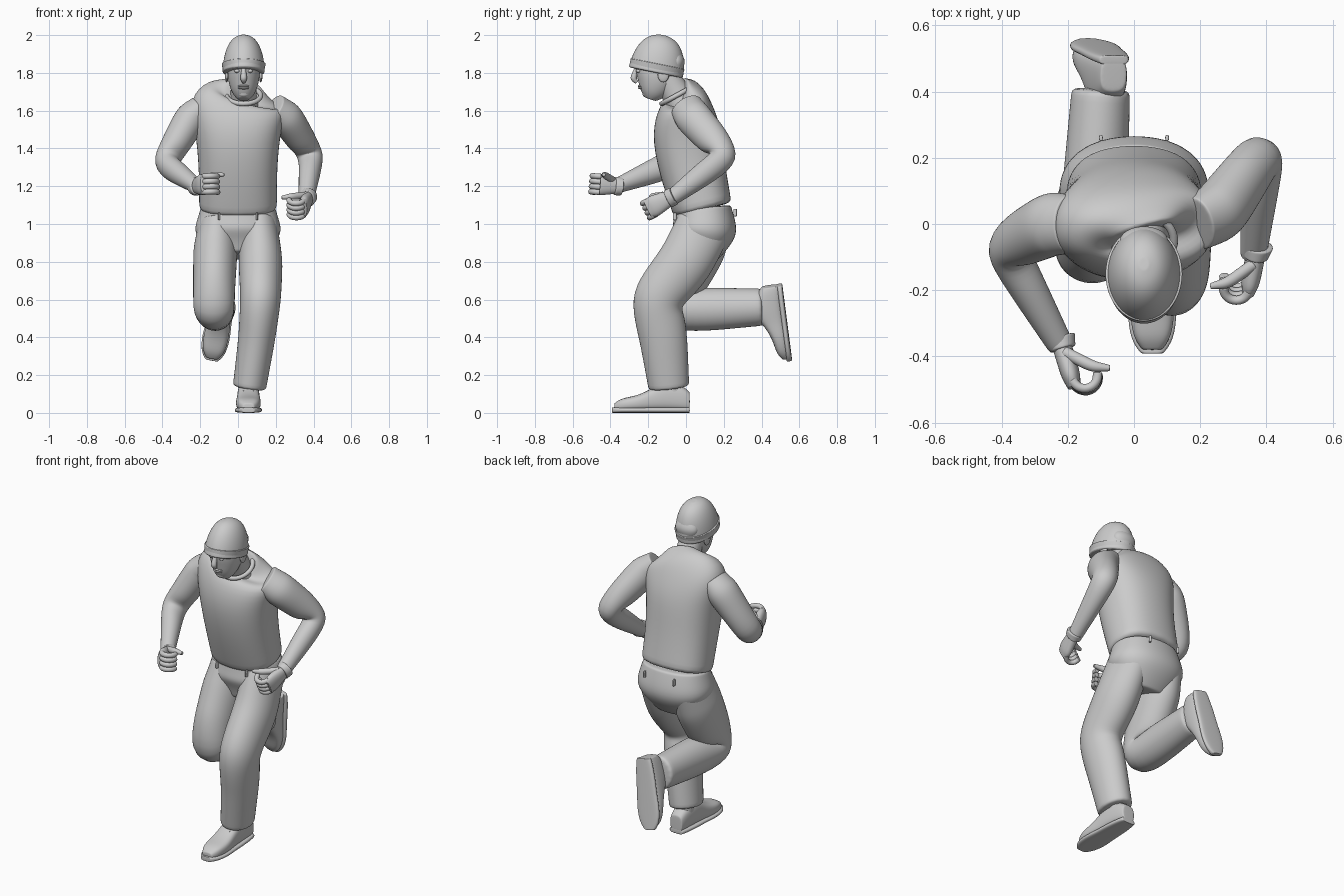
import bpy
import math
from mathutils import Matrix, Vector

cube = bpy.data.objects.get("Cube")
if cube:
    bpy.data.objects.remove(cube)

UP = Vector((0, 0, 1))
RIGHTWARD = Vector((1, 0, 0))
COLOUR = (.6, .6, .6, 1)
grey = bpy.data.materials.new("plain_grey")
grey.use_nodes = True
grey.diffuse_color = COLOUR
grey.node_tree.nodes["Principled BSDF"].inputs["Base Color"].default_value = COLOUR


def power(value, exponent):
    return math.copysign(abs(value) ** exponent, value)


def outline(count, square):
    """Points of a unit circle, squared off when the exponent is below one."""
    angles = [math.tau * k / count for k in range(count)]
    return [(power(math.cos(a), square), power(math.sin(a), square)) for a in angles]


def blend(first, second, amount):
    return [a + (b - a) * amount for a, b in zip(first, second)]


def skin(name, rings, place):
    """Bridge rings into a closed, smoothly subdivided form with tight ends."""
    tight_start = [blend(a, b, .1) for a, b in zip(rings[0], rings[1])]
    tight_end = [blend(a, b, .1) for a, b in zip(rings[-1], rings[-2])]
    rings = [rings[0], tight_start] + rings[1:-1] + [tight_end, rings[-1]]
    count = len(rings[0])
    points = [point for ring in rings for point in ring]
    total = len(points)
    faces = [list(reversed(range(count))), list(range(total - count, total))]
    for start in range(0, total - count, count):
        for k in range(count):
            a, b = start + k, start + (k + 1) % count
            faces.append((a, b, b + count, a + count))
    mesh = bpy.data.meshes.new(name)
    mesh.from_pydata(points, [], faces)
    mesh.materials.append(grey)
    mesh.shade_smooth()
    obj = bpy.data.objects.new(name, mesh)
    bpy.context.collection.objects.link(obj)
    obj.matrix_world = place
    rounding = obj.modifiers.new("rounding", "SUBSURF")
    rounding.levels = rounding.render_levels = 2


def loft(name, joints, steps=1, square=1, side=RIGHTWARD, count=16, place=Matrix()):
    """Sweep ellipses (x, y, z, half width, half depth) along a path of joints."""
    sections = [blend(first, second, step / steps)
                for first, second in zip(joints, joints[1:]) for step in range(steps)]
    sections.append(joints[-1])
    centres = [Vector(section[:3]) for section in sections]
    rings = []
    for i, section in enumerate(sections):
        ahead = centres[min(i + 1, len(centres) - 1)]
        along = (ahead - centres[max(i - 1, 0)]).normalized()
        across = (side - along * side.dot(along)).normalized()
        depth = along.cross(across)
        width, thickness = section[3:]
        rings.append([centres[i] + across * width * u + depth * thickness * v
                      for u, v in outline(count, square)])
    skin(name, rings, place)


def axes(origin, forward, upward):
    """Matrix with local y along forward and local z near upward."""
    y = Vector(forward).normalized()
    x = y.cross(Vector(upward)).normalized()
    matrix = Matrix((x, y, x.cross(y))).transposed().to_4x4()
    matrix.translation = origin
    return matrix


def finish(name):
    obj = bpy.context.object
    obj.name = name
    obj.data.materials.append(grey)
    obj.data.shade_smooth()


def ball(name, centre, size):
    bpy.ops.mesh.primitive_uv_sphere_add(segments=16, ring_count=10, location=centre, scale=size)
    finish(name)


# Shirt and trouser seat
loft("shirt", [(0, .09, 1.07, .21, .16), (0, .03, 1.3, .21, .18), (0, 0, 1.5, .23, .19),
               (0, 0, 1.64, .27, .14), (.02, 0, 1.69, .2, .1), (.03, -.03, 1.7, .1, .08)], square=.85)
loft("trouser_seat", [(0, .09, 1.09, .2, .15), (0, .1, .96, .24, .18), (0, .07, .83, .15, .1)],
     steps=2, square=.9)

# Trouser legs: left one planted, right one folded back
loft("left_trouser_leg", [(.11, .1, 1, .1, .15), (.12, 0, .8, .12, .15), (.12, -.16, .6, .11, .14),
                          (.1, -.12, .4, .1, .13), (.06, -.09, .13, .09, .11)], steps=2)
loft("right_trouser_leg", [(-.11, .1, 1, .1, .15), (-.12, .05, .86, .12, .16),
                           (-.13, -.11, .54, .11, .13), (-.1, .41, .56, .09, .1)], steps=3)

# Bare arms, elbows bent
loft("left_arm", [(.19, 0, 1.62, .07, .09), (.26, .04, 1.56, .09, .1),
                  (.39, .22, 1.36, .07, .08), (.36, -.1, 1.12, .04, .04)], steps=3)
loft("right_arm", [(-.19, 0, 1.62, .07, .09), (-.25, 0, 1.56, .09, .1),
                   (-.39, -.07, 1.32, .07, .08), (-.22, -.37, 1.2, .04, .04)], steps=3)

# Belt loops, front and back
for x in (-.1, .1):
    for y, z in ((-.06, 1.04), (.26, 1.06)):
        loft("belt_loop", [(x, y, z - .02, .006, .01), (x, y, z + .02, .006, .01)], square=.5, count=8)


def hand(owner, wrist, forward, thumb_side, curl):
    """Half-closed hand; curl is the local x direction the fingers fold towards."""
    place = axes(wrist, forward, thumb_side)
    loft(owner + "_cuff", [(0, -.02, 0, .05, .05), (0, .02, 0, .05, .04)], side=UP, place=place)
    loft(owner + "_palm", [(0, 0, 0, .04, .03), (0, .1, 0, .06, .03), (0, .14, 0, .05, .02)],
         steps=2, square=.9, side=UP, place=place)
    bend = .04
    for finger in range(4):
        height = .04 - .028 * finger
        path = []
        for step in range(6):
            angle = math.pi * step / 5
            path.append((curl * bend * (1 - math.cos(angle)), .12 + bend * math.sin(angle),
                         height, .016, .016))
        loft(owner + "_finger", path, side=UP, count=8, place=place)
    loft(owner + "_thumb", [(0, .03, .03, .02, .02), (curl * .07, .1, .05, .02, .02),
                            (curl * .12, .12, .05, .01, .01)], steps=2, side=UP, count=8, place=place)


hand("left", (.37, -.08, 1.14), (-.2, -1, -.5), (0, -.4, 1), 1)
hand("right", (-.22, -.36, 1.2), (.3, -1, .1), UP, -1)


def shoe(owner, place):
    """Laced shoe, heel at the local origin, toe along local y."""
    profile = [(0, .04, .1), (.03, .05, .13), (.13, .06, .17), (.2, .06, .12),
               (.28, .07, .08), (.36, .06, .07), (.4, .03, .04)]
    upper = [[(w * u, y, h * (1 + v) / 2 + .01) for u, v in outline(16, .7)] for y, w, h in profile]
    sole = [[(w * u * 1.1, y * 1.03, .015 * (1 + v)) for u, v in outline(16, .6)] for y, w, h in profile]
    skin(owner + "_shoe", upper, place)
    skin(owner + "_sole", sole, place)
    loft(owner + "_ankle", [(0, .08, .06, .05, .05), (0, .1, .2, .06, .06)], place=place)
    for row in range(3):
        y, z = .18 + row * .02, .15 - row * .015
        for x in (-.03, .03):
            loft(owner + "_lace", [(x, y, z - .01, .005, .005), (-x, y + .02, z - .02, .005, .005)],
                 side=UP, count=6, place=place)


shoe("left", axes((.055, .02, 0), (0, -1, 0), UP))
shoe("right", axes((-.06, .51, .68), (-.2, .13, -1), (0, -1, 0)))

# Neck and collar
loft("neck", [(.03, 0, 1.6, .09, .09), (.03, -.04, 1.67, .07, .08), (.03, -.12, 1.8, .07, .07)], steps=2)
bpy.ops.mesh.primitive_torus_add(location=(.03, -.05, 1.68), rotation=(.5, 0, 0),
                                 major_radius=.09, minor_radius=.013)
finish("collar")

# Head, built around its own centre
skull = Vector((.03, -.15, 1.8))
head = Matrix.Translation(skull)
loft("head", [(0, -.04, -.14, .03, .03), (0, -.03, -.11, .06, .07), (0, -.01, -.06, .08, .1),
              (0, 0, 0, .09, .12), (0, 0, .1, .08, .12)], place=head)
loft("nose", [(0, -.11, .03, .01, .01), (0, -.13, -.03, .02, .02), (0, -.11, -.05, .01, .01)],
     steps=2, count=10, place=head)
for s in (-1, 1):
    ball("eye", skull + Vector((s * .034, -.1, .01)), (.015, .015, .01))
    ball("brow", skull + Vector((s * .036, -.1, .03)), (.03, .02, .01))
    ball("ear", skull + Vector((s * .09, .03, -.01)), (.01, .03, .04))
for z in (-.08, -.07):
    ball("lip", skull + Vector((0, -.09, z)), (.03, .015, .007))
ball("chin", skull + Vector((0, -.06, -.11)), (.03, .02, .02))

# Knitted hat: a dome, a turned-up band and slack cloth behind
dome = []
for step in range(7):
    angle = math.pi / 2 * step / 6.3
    spread = math.cos(angle) ** .8
    dome.append((0, .04 * math.sin(angle) - .01, .2 * math.sin(angle), .115 * spread, .15 * spread))
loft("hat", dome, place=head)
loft("hat_band", [(0, -.01, 0, .11, .145), (0, 0, .05, .12, .15)], steps=2, place=head)
loft("hat_slouch", [(0, .09, -.01, .05, .03), (0, .1, .06, .08, .05), (0, .08, .12, .05, .03)],
     steps=2, place=head)
